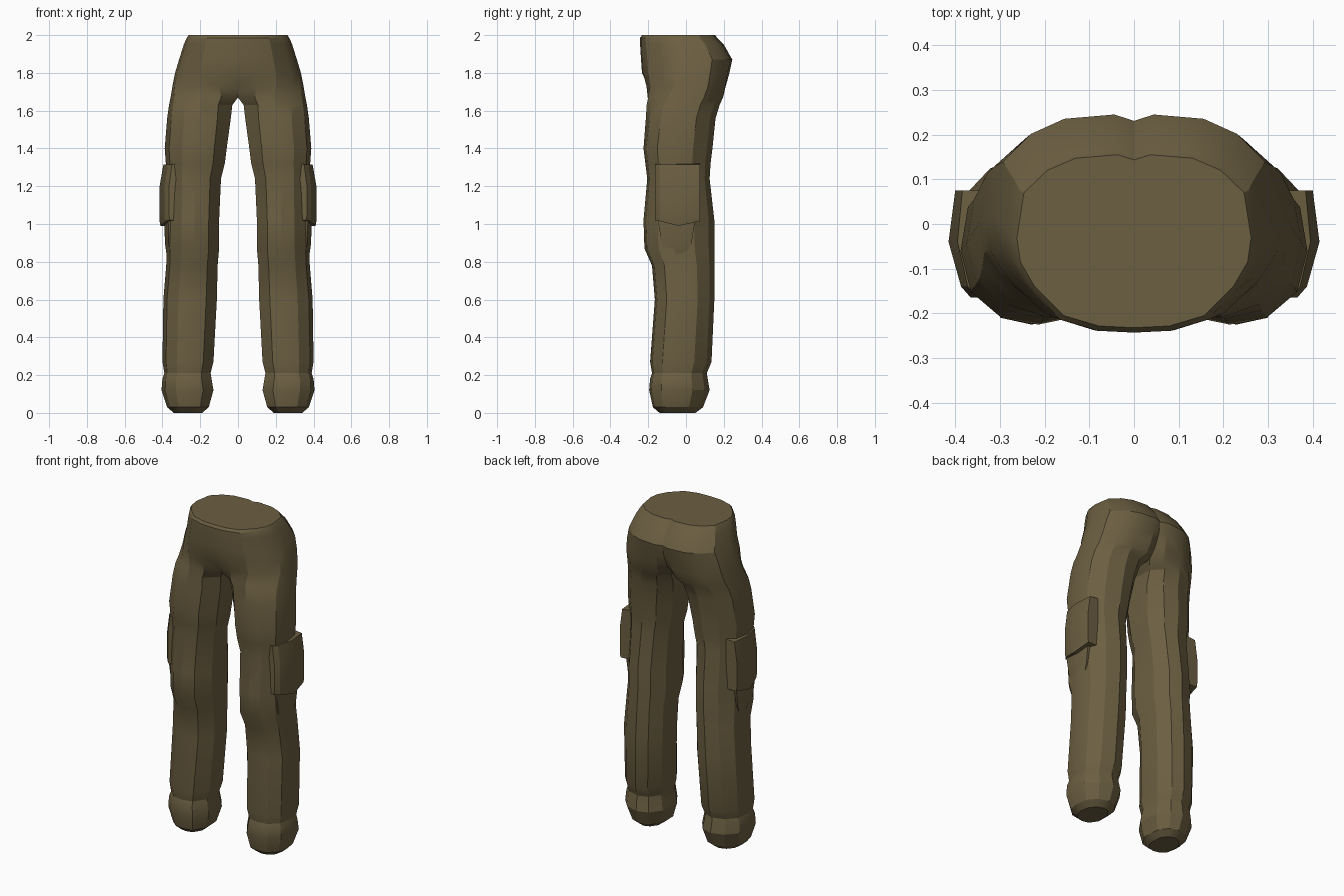
import bpy, bmesh

if "Cube" in bpy.data.objects:
    bpy.data.objects.remove(bpy.data.objects["Cube"])

fabric = bpy.data.materials.new("olive_brown_fabric")
fabric.diffuse_color = (0.15, 0.115, 0.054, 1)
fabric.use_nodes = True
fabric.node_tree.nodes["Principled BSDF"].inputs["Base Color"].default_value = fabric.diffuse_color

# Cross-sections as (across, depth) fractions: a trouser leg and half a pelvis
LEG = [(0, .30), (.2, .05), (.47, 0), (.72, .04), (.93, .2), (1, .45),
       (.95, .72), (.74, .92), (.45, 1), (.2, .93), (.02, .72), (0, .5)]
HIP = [(0, 0), (.3, .01), (.6, .07), (.85, .24), (.97, .38), (1, .52),
       (.94, .78), (.74, .91), (.5, .98), (.14, 1), (0, .97), (0, .5)]

# Rings: height, inner x, outer x, front y, back y, blend from leg to hip
RINGS = [
    (0.00, .19, .34, -.14, .05, 0),
    (0.03, .155, .375, -.175, .09, 0),
    (0.12, .13, .405, -.195, .125, 0),
    (0.18, .14, .40, -.19, .115, 0),
    (0.21, .145, .39, -.18, .11, 0),
    (0.27, .13, .40, -.19, .135, 0),
    (0.60, .112, .395, -.165, .15, 0),
    (0.78, .108, .38, -.18, .15, 0),
    (0.87, .10, .378, -.22, .15, 0),
    (1.02, .10, .375, -.225, .15, 0),
    (1.24, .09, .378, -.205, .125, 0),
    (1.32, .07, .382, -.215, .13, 0),
    (1.40, .06, .388, -.225, .14, 0),
    (1.56, .038, .375, -.215, .157, .1),
    (1.63, .03, .365, -.215, .18, .25),
    (1.67, 0, .357, -.215, .20, .5),
    (1.73, 0, .347, -.216, .215, .85),
    (1.80, 0, .333, -.233, .23, 1),
    (1.87, 0, .312, -.238, .245, 1),
    (1.95, 0, .287, -.243, .20, 1),
    (1.985, 0, .272, -.243, .165, 1),
    (2.00, 0, .262, -.232, .155, 1),
]


def finish(obj, bm, angle):
    """Store the mesh, mirror it across x and shade it."""
    bmesh.ops.recalc_face_normals(bm, faces=bm.faces)
    bm.to_mesh(obj.data)
    bm.free()
    obj.data.materials.append(fabric)
    bpy.context.collection.objects.link(obj)
    mirror = obj.modifiers.new("mirror", 'MIRROR')
    mirror.use_clip = True
    bpy.context.view_layer.objects.active = obj
    obj.select_set(True)
    bpy.ops.object.modifier_apply(modifier="mirror")
    bpy.ops.object.shade_smooth_by_angle(angle=angle)
    obj.select_set(False)


def loft(bm, rings, cap=True):
    rows = [[bm.verts.new(p) for p in ring] for ring in rings]
    n = len(rows[0])
    for a, b in zip(rows, rows[1:]):
        for i in range(n):
            j = (i + 1) % n
            bm.faces.new((a[i], a[j], b[j], b[i]))
    if cap:
        bm.faces.new(rows[0])
        bm.faces.new(rows[-1])


# Trousers: one leg rising into half the pelvis, mirrored
points = []
for z, xi, xo, yf, yb, t in RINGS:
    ring = []
    for (u0, v0), (u1, v1) in zip(LEG, HIP):
        u, v = u0 + (u1 - u0) * t, v0 + (v1 - v0) * t
        ring.append((0 if xi == 0 and u < .021 else xi + (xo - xi) * u,
                     yf + (yb - yf) * v, z))
    points.append(ring)
bm = bmesh.new()
loft(bm, points)
# open the centre seam so both halves join
seam = [f for f in bm.faces if all(v.co.x < 1e-4 for v in f.verts)]
bmesh.ops.delete(bm, geom=seam, context='FACES')
finish(bpy.data.objects.new("trousers", bpy.data.meshes.new("trousers")), bm, 0.42)


# Cargo pocket flaps: bent plates with a pointed lower edge
# columns: depth y, outer x at the top, outer x at the bottom, lower height
FLAP = [(-.165, .35, .365, 1.02), (-.14, .372, .387, 1.015),
        (-.04, .395, .415, .99), (.075, .384, .40, 1.015)]
bm = bmesh.new()
sections = []
for y, xt, xb, low in FLAP:
    sections.append([(.30, y, low), (xb - .004, y, low), (xb, y, low + .025),
                     (xb, y, 1.2), (xt, y, 1.315), (.30, y, 1.325)])
loft(bm, sections)
finish(bpy.data.objects.new("pocket_flaps", bpy.data.meshes.new("pocket_flaps")), bm, 0.42)

# Pocket pouches: shallow wedges tapering away beneath the flaps
bm = bmesh.new()
pouch = []
for z, out, half in ((.82, .376, .04), (.90, .387, .08), (1.03, .390, .10)):
    pouch.append([(.32, -.05 - half, z), (out - .02, -.05 - half, z), (out, -.05, z),
                  (out - .012, -.05 + half, z), (.32, -.05 + half, z)])
loft(bm, pouch)
finish(bpy.data.objects.new("pocket_pouches", bpy.data.meshes.new("pocket_pouches")), bm, 0.42)
